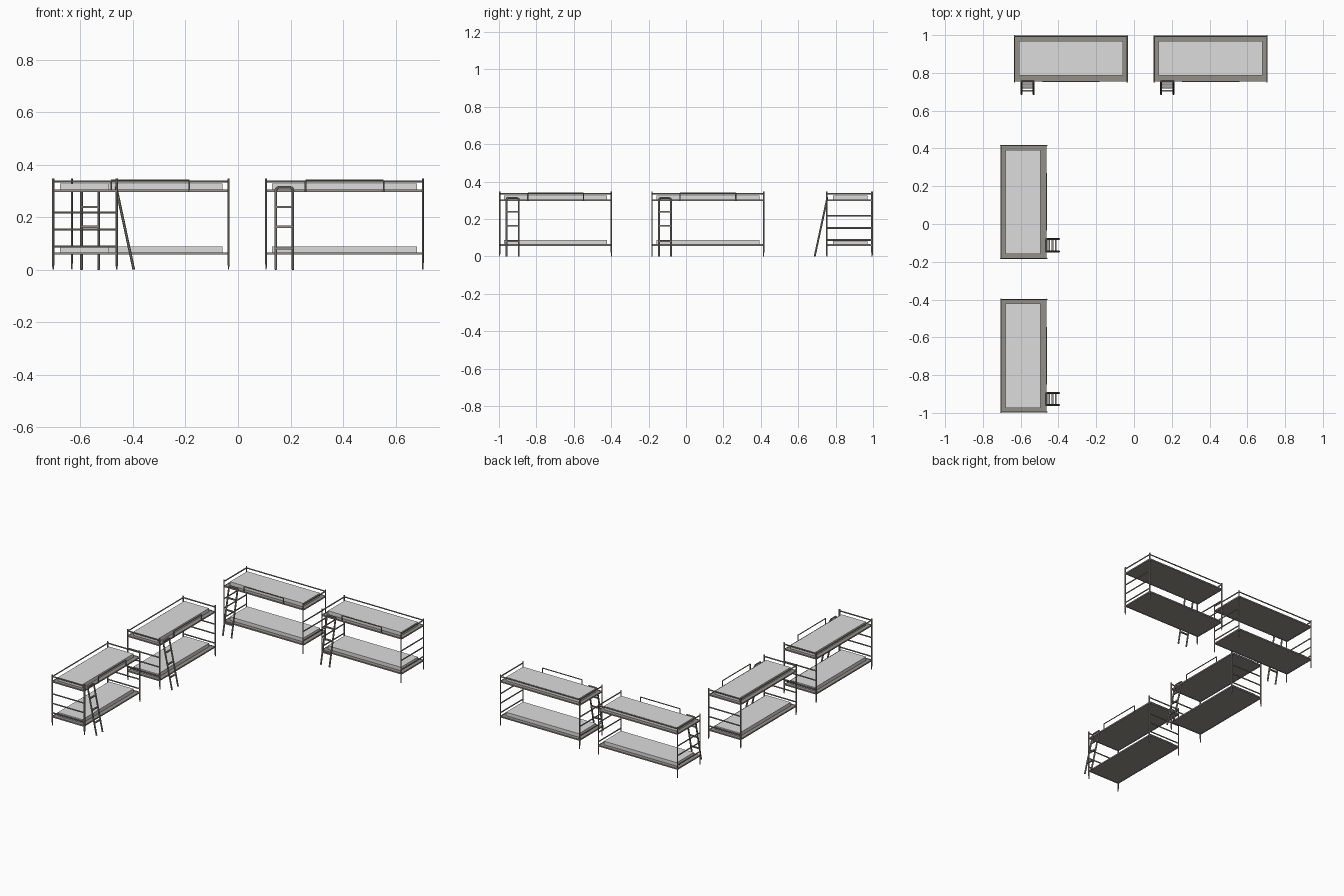
import bpy, bmesh, math
from mathutils import Vector, Matrix

if "Cube" in bpy.data.objects:
    bpy.data.objects.remove(bpy.data.objects["Cube"])

L, D = 0.605, 0.252          # outer length and depth of one bunk bed


def material(name, rgb):
    m = bpy.data.materials.new(name)
    m.diffuse_color = (*rgb, 1)
    m.use_nodes = True
    m.node_tree.nodes["Principled BSDF"].inputs["Base Color"].default_value = m.diffuse_color
    return m


metal = material("warm_grey_metal", (0.29, 0.28, 0.245))
fabric = material("light_grey_fabric", (0.72, 0.72, 0.72))


def box(bm, lo, hi):
    lo, hi = Vector(lo), Vector(hi)
    s = hi - lo
    bmesh.ops.create_cube(bm, size=1, matrix=Matrix.Translation((lo + hi) / 2)
                          @ Matrix.Diagonal((s.x, s.y, s.z, 1)))


def tube(bm, p, q, r, r2=None, squash=1.0, sides=8):
    """Tube from p to q, optionally tapered or flattened along x."""
    p, q = Vector(p), Vector(q)
    d = q - p
    m = (Matrix.Translation((p + q) / 2) @ Matrix.Diagonal((squash, 1, 1, 1))
         @ d.to_track_quat('Z', 'Y').to_matrix().to_4x4()
         @ Matrix.Rotation(math.pi / sides, 4, 'Z'))
    bmesh.ops.create_cone(bm, cap_ends=True, segments=sides, radius1=r,
                          radius2=r if r2 is None else r2,
                          depth=d.length, matrix=m)


def path(bm, pts, r):
    for a, b in zip(pts, pts[1:]):
        tube(bm, a, b, r)


parts = []


def part(name, mat, build):
    bm = bmesh.new()
    build(bm)
    me = bpy.data.meshes.new(name)
    bm.to_mesh(me)
    bm.free()
    me.materials.append(mat)
    parts.append((name, me))


# End frames: tapered feet, posts and cross bars
def end_frames(bm):
    for x in (0.004, L - 0.004):
        for y in (0.005, D - 0.005):
            tube(bm, (x, y, 0), (x, y, 0.025), 0.003, 0.0052, 0.75)
            tube(bm, (x, y, 0.025), (x, y, 0.346), 0.0052, squash=0.75)
        for z in (0.088, 0.152, 0.217, 0.335):
            tube(bm, (x, 0.005, z), (x, D - 0.005, z), 0.0045, squash=0.75)


# Bed bases: flat panel with side rails
def bases(bm):
    for z in (0.061, 0.300):
        box(bm, (0.003, 0.010, z - 0.003), (L - 0.003, D - 0.001, z + 0.003))
        for y in (0.010, D - 0.005):
            box(bm, (0.003, y - 0.003, z - 0.0045), (L - 0.003, y + 0.003, z + 0.0045))
        for x in (0.004, L - 0.004):
            box(bm, (x - 0.003, 0.005, z - 0.0045), (x + 0.003, D - 0.005, z + 0.0045))


def mattresses(bm):
    for z in (0.063, 0.302):
        box(bm, (0.027, 0.037, z), (L - 0.027, D - 0.030, z + 0.025))


def back_rail(bm):
    tube(bm, (0.004, D - 0.005, 0.335), (L - 0.004, D - 0.005, 0.335), 0.004)


# Guard: inverted U on the front of the upper bunk
def guard_rail(bm):
    path(bm, [(0.154, 0.006, 0.297), (0.154, 0.006, 0.340),
              (0.452, 0.006, 0.340), (0.452, 0.006, 0.297)], 0.0033)


# Leaning ladder with rounded top corners
def ladder(bm):
    def at(x, z):
        return (x, -0.060 + z * 0.215, z)
    a, b = 0.041, 0.106
    path(bm, [at(a, 0), at(a, 0.306), at(a + 0.007, 0.313),
              at(b - 0.007, 0.313), at(b, 0.306), at(b, 0)], 0.0055)
    for z in (0.08, 0.163, 0.239):
        p, q = Vector(at(a, z)), Vector(at(b, z))
        box(bm, p - Vector((0, 0.005, 0.004)), q + Vector((0, 0.005, 0.004)))


part("end_frames", metal, end_frames)
part("bed_bases", metal, bases)
part("mattresses", fabric, mattresses)
part("back_rail", metal, back_rail)
part("guard_rail", metal, guard_rail)
part("ladder", metal, ladder)

# Four bunk beds: two along the back, two along the left side
quarter = math.pi / 2
places = [(-0.637, 0.748, 0), (0.103, 0.748, 0),
          (-0.457, -0.186, quarter), (-0.457, -1.0, quarter)]
for i, (x, y, turn) in enumerate(places, 1):
    for name, me in parts:
        ob = bpy.data.objects.new(f"bunk_{i}_{name}", me)
        ob.location = (x, y, 0)
        ob.rotation_euler.z = turn
        bpy.context.collection.objects.link(ob)
